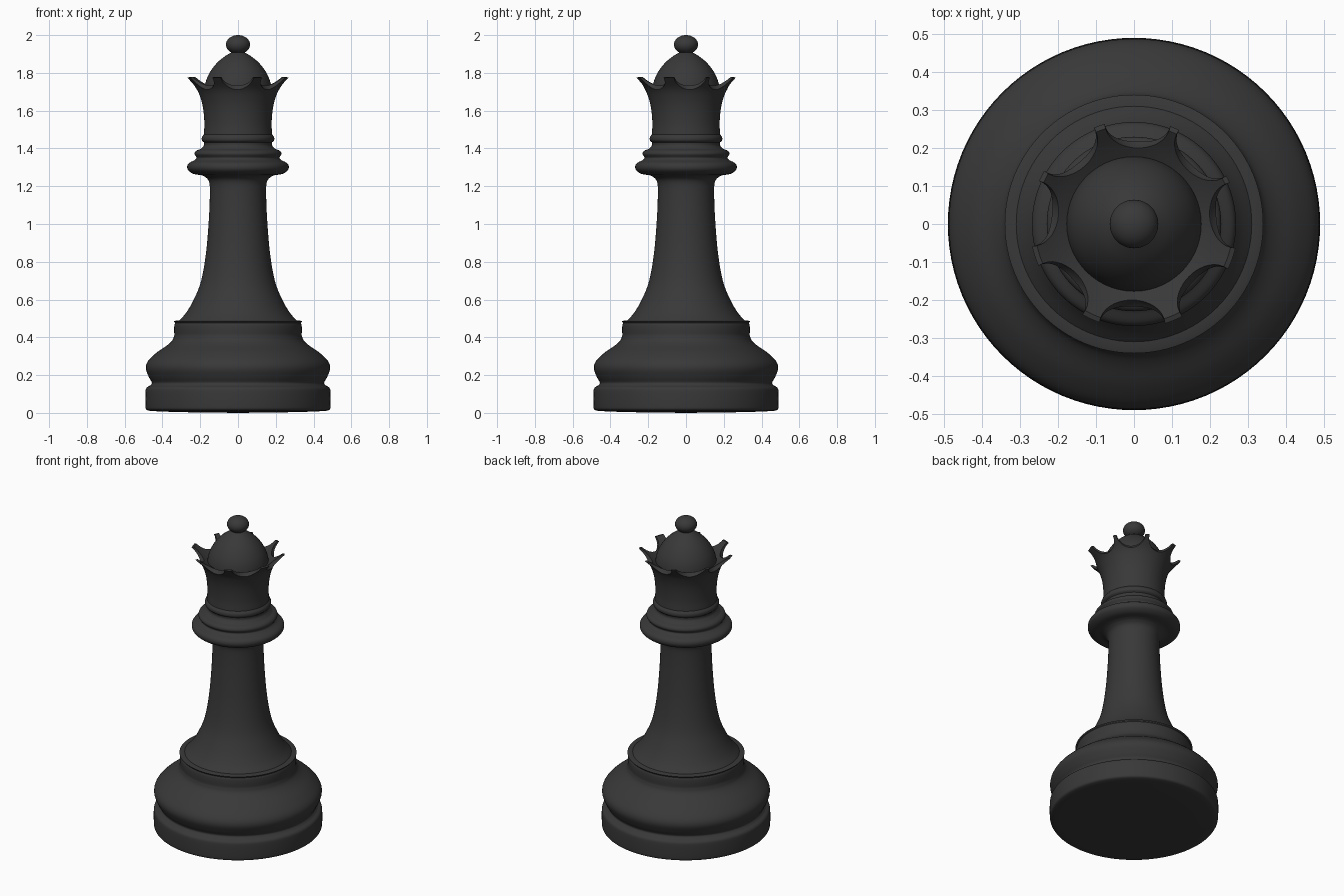
import bpy
import bmesh
from math import cos, sin, radians, tau
from mathutils import Vector, Matrix

cube = bpy.data.objects.get("Cube")
if cube:
    bpy.data.objects.remove(cube, do_unlink=True)

SIDES = 96

# One dark finish for the whole piece
black = bpy.data.materials.new("charcoal_black")
black.use_nodes = True
black.diffuse_color = (0.04, 0.04, 0.04, 1)
black.node_tree.nodes["Principled BSDF"].inputs["Base Color"].default_value = black.diffuse_color


def curve(points, steps=5):
    """Smooth curve through (radius, height) points."""
    pts = [Vector(p) for p in points]
    pts = [2 * pts[0] - pts[1]] + pts + [2 * pts[-1] - pts[-2]]
    out = []
    for a, b, c, d in zip(pts, pts[1:], pts[2:], pts[3:]):
        for i in range(steps):
            t = i / steps
            out.append(0.5 * (2 * b + (c - a) * t + (2 * a - 5 * b + 4 * c - d) * t ** 2
                              + (3 * b - a - 3 * c + d) * t ** 3))
    return out + [pts[-2]]


def add_object(name, bm):
    bmesh.ops.recalc_face_normals(bm, faces=bm.faces)
    mesh = bpy.data.meshes.new(name)
    bm.to_mesh(mesh)
    bm.free()
    mesh.materials.append(black)
    obj = bpy.data.objects.new(name, mesh)
    bpy.context.collection.objects.link(obj)
    return obj


def lathe(name, *sections):
    """Turn smooth sections, meeting at sharp corners, into a closed solid."""
    profile = [p for s in sections for p in curve(s)]
    bm = bmesh.new()
    rings = []
    for r, z in profile:
        if r < 1e-4:
            rings.append([bm.verts.new((0, 0, z))] * SIDES)
        else:
            rings.append([bm.verts.new((r * cos(tau * i / SIDES), r * sin(tau * i / SIDES), z))
                          for i in range(SIDES)])
    for low, high in zip(rings, rings[1:]):
        for i in range(SIDES):
            j = (i + 1) % SIDES
            corners = list(dict.fromkeys((low[i], low[j], high[j], high[i])))
            if len(corners) > 2:
                bm.faces.new(corners)
    bmesh.ops.remove_doubles(bm, verts=bm.verts, dist=1e-5)
    return add_object(name, bm)


def smooth(obj):
    bpy.ops.object.select_all(action='DESELECT')
    obj.select_set(True)
    bpy.context.view_layer.objects.active = obj
    bpy.ops.object.shade_smooth_by_angle(angle=radians(35))


# Foot: flat plinth and the swelling above it
foot = lathe("foot",
             [(0, 0), (0.3, 0.004), (0.465, 0.01)],
             [(0.465, 0.01), (0.485, 0.018), (0.49, 0.04), (0.49, 0.11), (0.484, 0.133), (0.465, 0.145)],
             [(0.465, 0.145), (0.456, 0.16), (0.472, 0.19), (0.488, 0.235), (0.476, 0.275),
              (0.43, 0.32), (0.375, 0.358), (0.347, 0.385), (0.337, 0.412)],
             [(0.337, 0.412), (0.338, 0.45), (0.333, 0.475), (0.31, 0.49), (0, 0.5)])

# Stem: flared shaft
stem = lathe("stem",
             [(0, 0.47), (0.315, 0.485)],
             [(0.315, 0.485), (0.275, 0.53), (0.234, 0.6), (0.195, 0.7), (0.169, 0.85), (0.154, 1.03),
              (0.149, 1.17), (0.154, 1.225), (0.175, 1.25), (0.2, 1.26)],
             [(0.2, 1.26), (0, 1.27)])

# Collar: wide disc with two smaller rings
collar = lathe("collar",
               [(0, 1.255), (0.19, 1.258)],
               [(0.19, 1.258), (0.235, 1.265), (0.262, 1.283), (0.269, 1.303), (0.26, 1.322), (0.23, 1.338)],
               [(0.23, 1.338), (0.219, 1.35), (0.23, 1.37), (0.222, 1.387), (0.198, 1.397)],
               [(0.198, 1.397), (0.181, 1.415), (0.18, 1.432)],
               [(0.18, 1.432), (0.191, 1.443), (0.191, 1.46), (0.18, 1.475)],
               [(0.18, 1.475), (0, 1.49)])

# Crown: flared cup with scoops taken from its rim
crown = lathe("crown",
              [(0, 1.46), (0.181, 1.472)],
              [(0.181, 1.472), (0.178, 1.53), (0.183, 1.6), (0.196, 1.66), (0.221, 1.717), (0.275, 1.775)],
              [(0.275, 1.775), (0.262, 1.778)],
              [(0.262, 1.778), (0.215, 1.742), (0.165, 1.71)],
              [(0.165, 1.71), (0, 1.71)])
for angle in (88, 46, 5, -44, -91, -138, 174, 131):
    bm = bmesh.new()
    spot = Matrix.Rotation(radians(angle), 4, 'Z') @ Matrix.Translation((0.276, 0, 1.777))
    bmesh.ops.create_uvsphere(bm, u_segments=40, v_segments=24, radius=0.088, matrix=spot)
    cutter = add_object("scoop_cutter", bm)
    cutter.hide_render = True
    mod = crown.modifiers.new("scoop", 'BOOLEAN')
    mod.operation = 'DIFFERENCE'
    mod.solver = 'EXACT'
    mod.object = cutter
    bpy.context.view_layer.objects.active = crown
    bpy.ops.object.modifier_apply(modifier=mod.name)
    bpy.data.objects.remove(cutter, do_unlink=True)

# Dome inside the crown
dome = lathe("dome",
             [(0, 1.68), (0.178, 1.69)],
             [(0.178, 1.69), (0.176, 1.73), (0.163, 1.775), (0.138, 1.82), (0.104, 1.86),
              (0.066, 1.89), (0.036, 1.908)],
             [(0.036, 1.908), (0, 1.92)])

# Ball finial
bm = bmesh.new()
bmesh.ops.create_uvsphere(bm, u_segments=48, v_segments=24, radius=0.064,
                          matrix=Matrix.Translation((0, 0, 1.95)) @ Matrix.Diagonal((1, 1, 0.78, 1)))
finial = add_object("finial", bm)

for part in (foot, stem, collar, crown, dome, finial):
    smooth(part)
